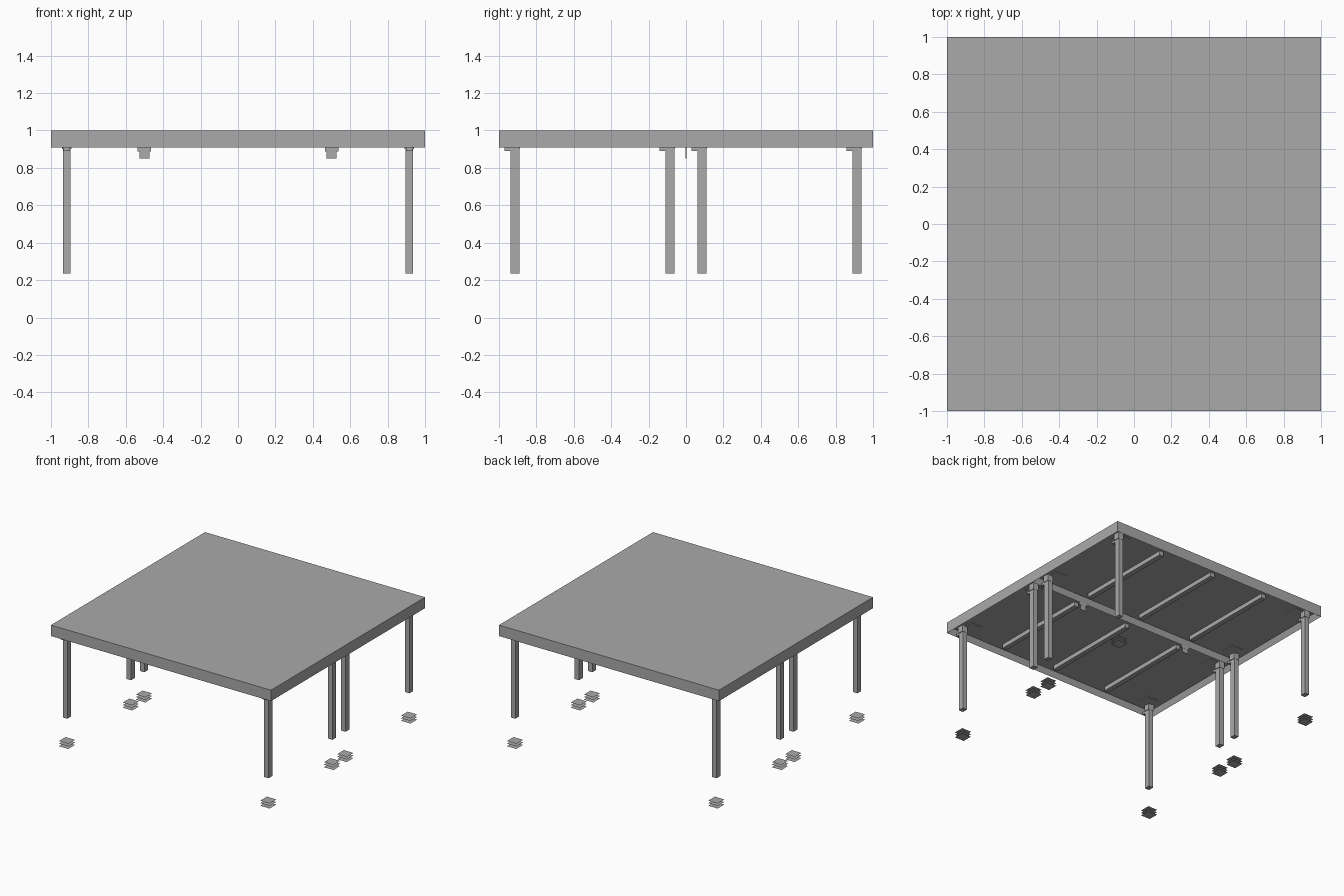
import bpy, bmesh
from mathutils import Vector, Matrix

cube = bpy.data.objects.get("Cube")
if cube:
    bpy.data.objects.remove(cube, do_unlink=True)

grey = bpy.data.materials.new("mid_grey")
grey.use_nodes = True
grey.diffuse_color = (0.4, 0.4, 0.4, 1)
grey.node_tree.nodes["Principled BSDF"].inputs["Base Color"].default_value = (0.4, 0.4, 0.4, 1)


def finish(name, bm):
    mesh = bpy.data.meshes.new(name)
    bm.to_mesh(mesh)
    bm.free()
    mesh.materials.append(grey)
    obj = bpy.data.objects.new(name, mesh)
    bpy.context.collection.objects.link(obj)
    return obj


def new_box(low, high):
    low, high = Vector(low), Vector(high)
    bm = bmesh.new()
    scale = Matrix.Diagonal((*(high - low), 1))
    bmesh.ops.create_cube(bm, size=1, matrix=Matrix.Translation((low + high) / 2) @ scale)
    return bm


def box(name, low, high):
    return finish(name, new_box(low, high))


def block(name, x, y, half_x, half_y, bottom, top):
    return box(name, (x - half_x, y - half_y, bottom), (x + half_x, y + half_y, top))


def sheet(name, x, y, z, half):
    bm = bmesh.new()
    bmesh.ops.create_grid(bm, x_segments=1, y_segments=1, size=half,
                          matrix=Matrix.Translation((x, y, z)))
    return finish(name, bm)


RIM, RIM_BOTTOM, DECK_BOTTOM = 0.03, 0.91, 0.955
LEG_X, LEG_INSET = 0.915, 0.086

for side, front in (("front", -1), ("back", 0)):
    # Platform: slab with a recessed underside, leaving a rim
    bm = new_box((-1, front, RIM_BOTTOM), (1, front + 1, 1))
    bm.normal_update()
    under = min(bm.faces, key=lambda f: f.normal.z)
    bmesh.ops.inset_region(bm, faces=[under], thickness=RIM)
    for v in under.verts:
        v.co.z = DECK_BOTTOM
    finish(side + "_platform", bm)

    # Stiffening bars below the deck
    for x in (-0.5, 0, 0.5):
        block(side + "_cross_bar", x, front + 0.5, 0.02, 0.42, 0.92, DECK_BOTTOM)

    for x in (-LEG_X, LEG_X):
        for y in (front + LEG_INSET, front + 1 - LEG_INSET):
            # Leg with collar, clamp and mounting plate
            block("leg", x, y, 0.02, 0.024, 0.235, DECK_BOTTOM)
            block("leg_collar", x, y, 0.025, 0.026, 0.902, DECK_BOTTOM)
            block("leg_clamp", x, y - 0.022, 0.018, 0.035, 0.89, RIM_BOTTOM)
            inward = -0.05 if x > 0 else 0.05
            block("mounting_plate", x + inward, y + (0.045 if y < front + 0.5 else -0.045),
                  0.053, 0.053, 0.95, DECK_BOTTOM)
            # Loose foot sheets on the floor below the leg
            for z in (0, 0.021, 0.042):
                sheet("foot_sheet", x, y, z, 0.043)

# Connector plates hanging from the joint between the platforms
for x in (-0.5, 0.5):
    block("connector_plate", x, 0, 0.036, 0.003, 0.888, RIM_BOTTOM)
    block("connector_tongue", x, 0, 0.027, 0.002, 0.85, 0.89)
